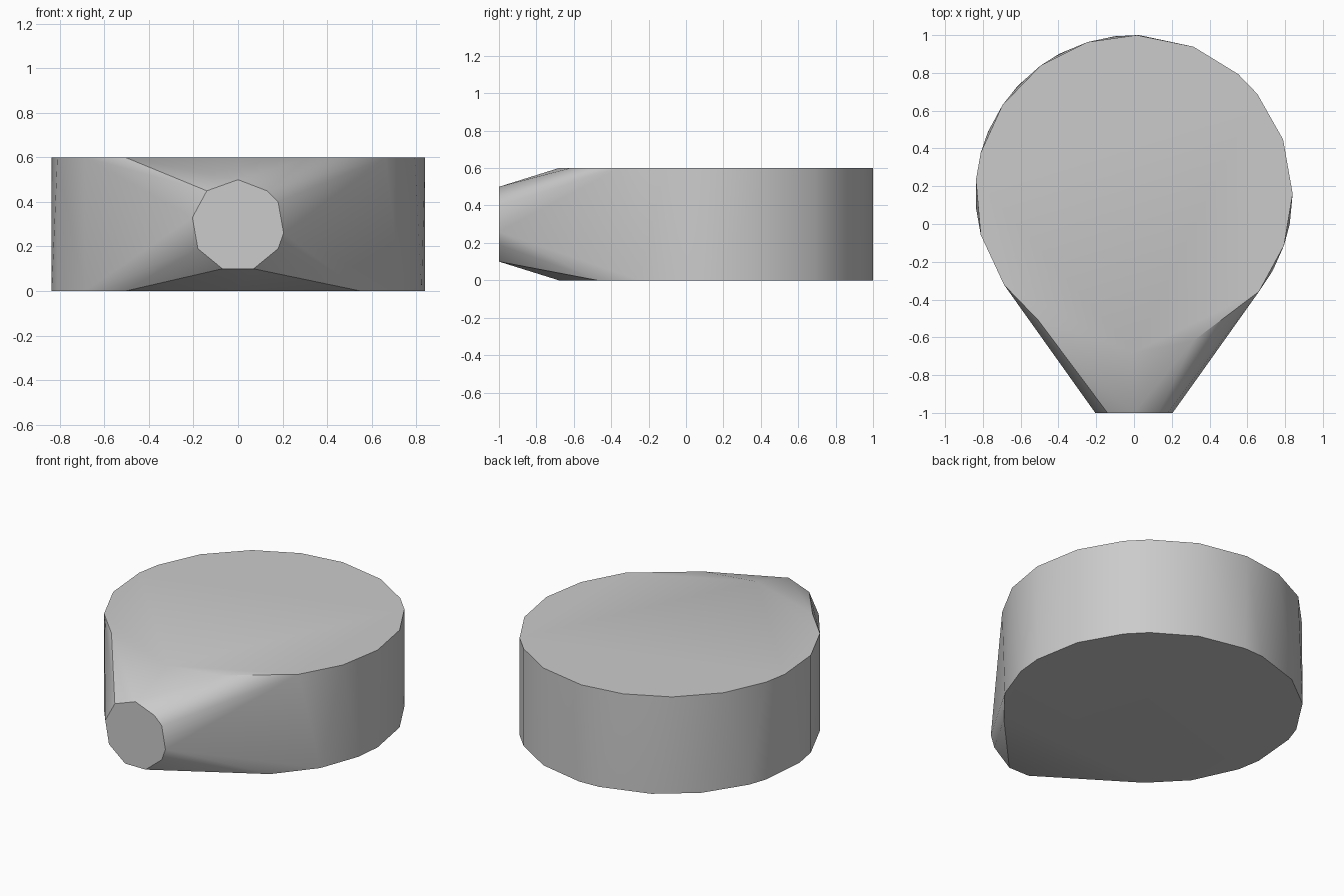
import bpy, bmesh
from math import radians, sin, cos

cube = bpy.data.objects.get("Cube")
if cube:
    bpy.data.objects.remove(cube, do_unlink=True)

# Plain grey finish
grey = bpy.data.materials.new("plain grey")
grey.use_nodes = True
colour = (0.6, 0.6, 0.6, 1)
grey.diffuse_color = colour
grey.node_tree.nodes["Principled BSDF"].inputs["Base Color"].default_value = colour

RADIUS, CENTRE_Y, HEIGHT = 0.84, 0.16, 0.6
TOP_ANGLES = (89, 68, 49, 39, 20, 0, -19, -38, -68, -90, -127, -145,
              -165, 175, 165, 146, 126, 107)
BOTTOM_ANGLES = (88, 68, 49, 39, 20, 0, -11, -29, -49, -90, -127, -145,
                 -165, -175, 165, 157, 137, 118, 97)
MOUTH = ((0, .5), (.13, .45), (.18, .4), (.205, .26), (.18, .19),
         (.07, .1), (-.07, .1), (-.18, .19), (-.205, .33), (-.14, .45))

bm = bmesh.new()

# Faceted drum rims
for angles, z in ((TOP_ANGLES, HEIGHT), (BOTTOM_ANGLES, 0)):
    for a in angles:
        t = radians(a)
        bm.verts.new((RADIUS * cos(t), CENTRE_Y + RADIUS * sin(t), z))

# Small round mouth at the front
for x, z in MOUTH:
    bm.verts.new((x, -1, z))

# Skin drum and mouth into one tapered shell
bmesh.ops.convex_hull(bm, input=bm.verts[:])
bmesh.ops.dissolve_limit(bm, angle_limit=radians(0.5),
                         verts=bm.verts[:], edges=bm.edges[:])
bmesh.ops.recalc_face_normals(bm, faces=bm.faces[:])
mesh = bpy.data.meshes.new("tapered_drum")
bm.to_mesh(mesh)
bm.free()
mesh.materials.append(grey)
drum = bpy.data.objects.new("tapered_drum", mesh)
bpy.context.collection.objects.link(drum)

# Smooth sides, crisp rims
bpy.ops.object.select_all(action='DESELECT')
drum.select_set(True)
bpy.context.view_layer.objects.active = drum
bpy.ops.object.shade_smooth_by_angle(angle=radians(30))
